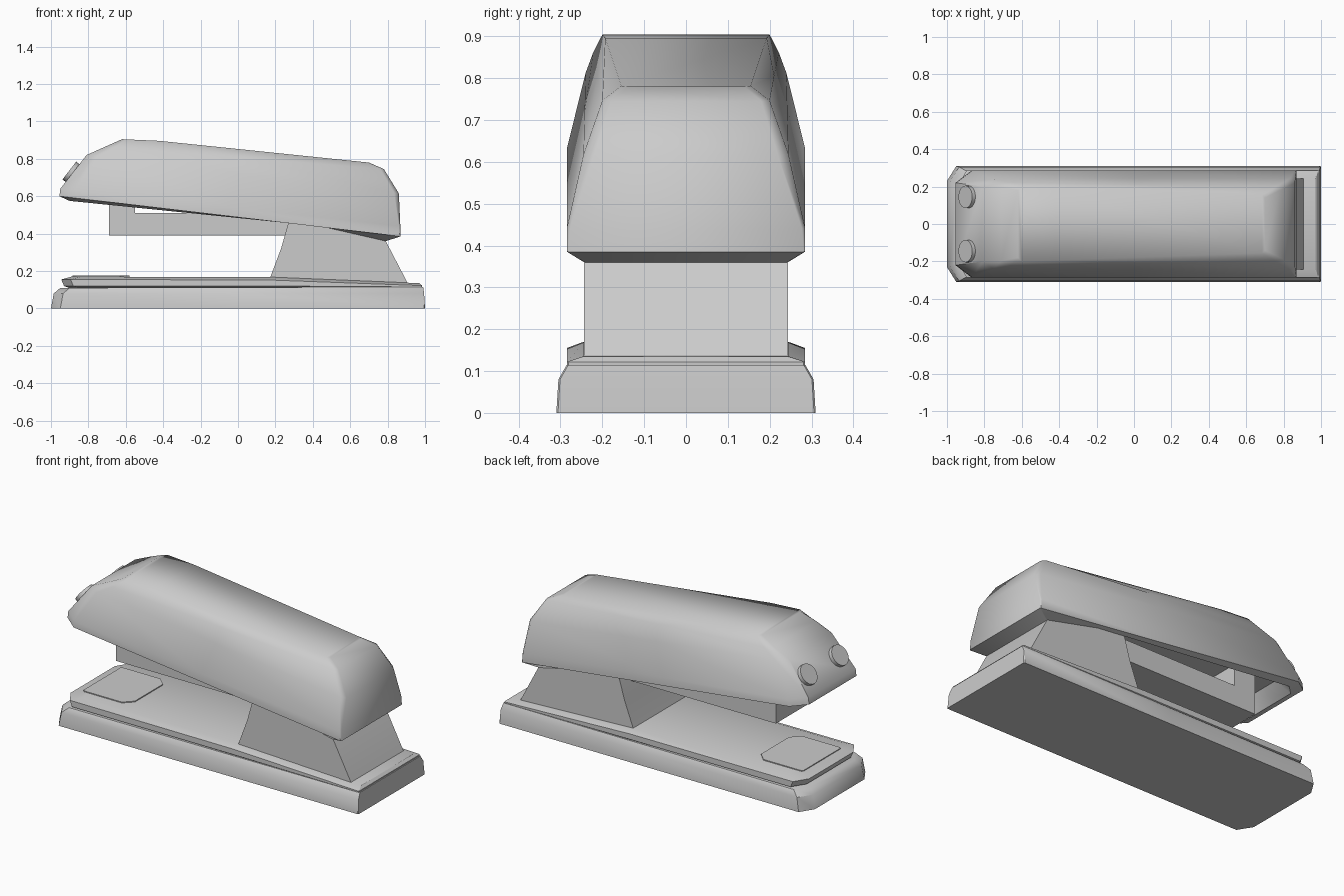
import bpy, bmesh, math
from mathutils import Vector

if "Cube" in bpy.data.objects:
    bpy.data.objects.remove(bpy.data.objects["Cube"])


def finish(name, bm, angle):
    bmesh.ops.recalc_face_normals(bm, faces=bm.faces)
    me = bpy.data.meshes.new(name)
    bm.to_mesh(me)
    bm.free()
    ob = bpy.data.objects.new(name, me)
    bpy.context.collection.objects.link(ob)
    bpy.ops.object.select_all(action='DESELECT')
    ob.select_set(True)
    bpy.context.view_layer.objects.active = ob
    bpy.ops.object.shade_smooth_by_angle(angle=math.radians(angle))
    return ob


def ring(x, z, w, front=(0.05, 0.08), rear=0.02, mid=None):
    """Half outline (y > 0) of a corner-cut rectangle; x, z, w are (front, rear)."""
    (x0, x1), (z0, z1), (w0, w1) = x, z, w
    mx, mz = mid or ((x0 + x1) / 2, (z0 + z1) / 2)

    def zat(px):
        if px < mx:
            return z0 + (mz - z0) * (px - x0) / (mx - x0)
        return mz + (z1 - mz) * (px - mx) / (x1 - mx)
    wm = w0 + (w1 - w0) * (mx - x0) / (x1 - x0)
    pts = [(x0, w0 - front[1]), (x0 + front[0], w0), (mx, wm), (x1 - rear, w1), (x1, w1 - rear)]
    return [(px, py, zat(px)) for px, py in pts]


def loft(name, rings, angle=40):
    """Skin stacked outlines, mirrored in y, with strip caps at both ends."""
    bm = bmesh.new()
    loops = []
    for r in rings:
        full = r + [(px, -py, pz) for px, py, pz in reversed(r)]
        loops.append([bm.verts.new(p) for p in full])
    n = len(loops[0])
    for a, b in zip(loops, loops[1:]):
        for i in range(n):
            j = (i + 1) % n
            bm.faces.new((a[i], a[j], b[j], b[i]))
    for l in (loops[0], loops[-1]):
        for i in range(n // 2 - 1):
            bm.faces.new((l[i], l[i + 1], l[n - 2 - i], l[n - 1 - i]))
    return finish(name, bm, angle)


def prism(name, profile, half):
    """Extrude an x-z profile across y."""
    bm = bmesh.new()
    f = bm.faces.new([bm.verts.new((x, -half, z)) for x, z in profile])
    ext = bmesh.ops.extrude_face_region(bm, geom=[f])
    vs = [v for v in ext['geom'] if isinstance(v, bmesh.types.BMVert)]
    bmesh.ops.translate(bm, verts=vs, vec=(0, 2 * half, 0))
    return finish(name, bm, 30)


# Base body
loft("base_body", [
    ring((-1.0, 1.0), (0, 0), (.31, .31), rear=.004),
    ring((-.985, .995), (.08, .08), (.305, .305), rear=.004),
    ring((-.95, .99), (.11, .115), (.285, .285), rear=.004),
])

# Upper base plate, sloping down behind the hinge
loft("base_plate", [
    ring((-.89, .985), (.105, .11), (.25, .28), rear=.004),
    ring((-.93, .985), (.12, .115), (.285, .285), rear=.004, mid=(.17, .12)),
    ring((-.945, .985), (.155, .122), (.285, .285), rear=.004, mid=(.17, .152)),
    ring((-.89, .97), (.17, .135), (.245, .245), rear=.004, mid=(.17, .168)),
], 25)

# Thin anvil pad
loft("anvil_pad", [
    ring((-.885, -.58), (.16, .16), (.18, .18), (.01, .01), .05),
    ring((-.885, -.58), (.175, .175), (.18, .18), (.01, .01), .05),
])

# Hinge support block
prism("hinge_support", [(.17, .16), (.23, .32), (.27, .46), (.29, .5), (.72, .45),
                        (.79, .36), (.91, .13)], .244)

# Staple rail with raised nose block
prism("staple_rail", [(-.69, .39), (.35, .39), (.35, .51), (-.55, .51),
                      (-.55, .64), (-.69, .64)], .15)

# Top cover: hollow underside, lower rim, then outer skin up to the flat top
loft("top_cover", [
    ring((-.85, .75), (.66, .52), (.2, .2)),
    ring((-.9, .79), (.575, .36), (.245, .245), (.06, .06), .004, mid=(.45, .438)),
    ring((-.955, .87), (.6, .385), (.285, .285), (.085, .065), .004),
    ring((-.95, .868), (.64, .44), (.285, .285), (.085, .065), .008),
    ring((-.81, .86), (.82, .615), (.24, .245), (.06, .04), .025),
    ring((-.71, .78), (.865, .745), (.222, .2), (.05, .025), .02),
    ring((-.62, .70), (.905, .78), (.2, .155), (.02, .02), .015, mid=(-.42, .896)),
], 45)

# Two round studs on the sloping nose
normal = Vector((-.79, 0, .61))
for side in (-1, 1):
    bm = bmesh.new()
    bmesh.ops.create_cone(bm, cap_ends=True, segments=24, radius1=.06, radius2=.06, depth=.05)
    bmesh.ops.rotate(bm, verts=bm.verts, matrix=Vector((0, 0, 1)).rotation_difference(normal).to_matrix())
    bmesh.ops.translate(bm, verts=bm.verts, vec=(-.882, side * .145, .722))
    finish("nose_stud_left" if side < 0 else "nose_stud_right", bm, 40)
